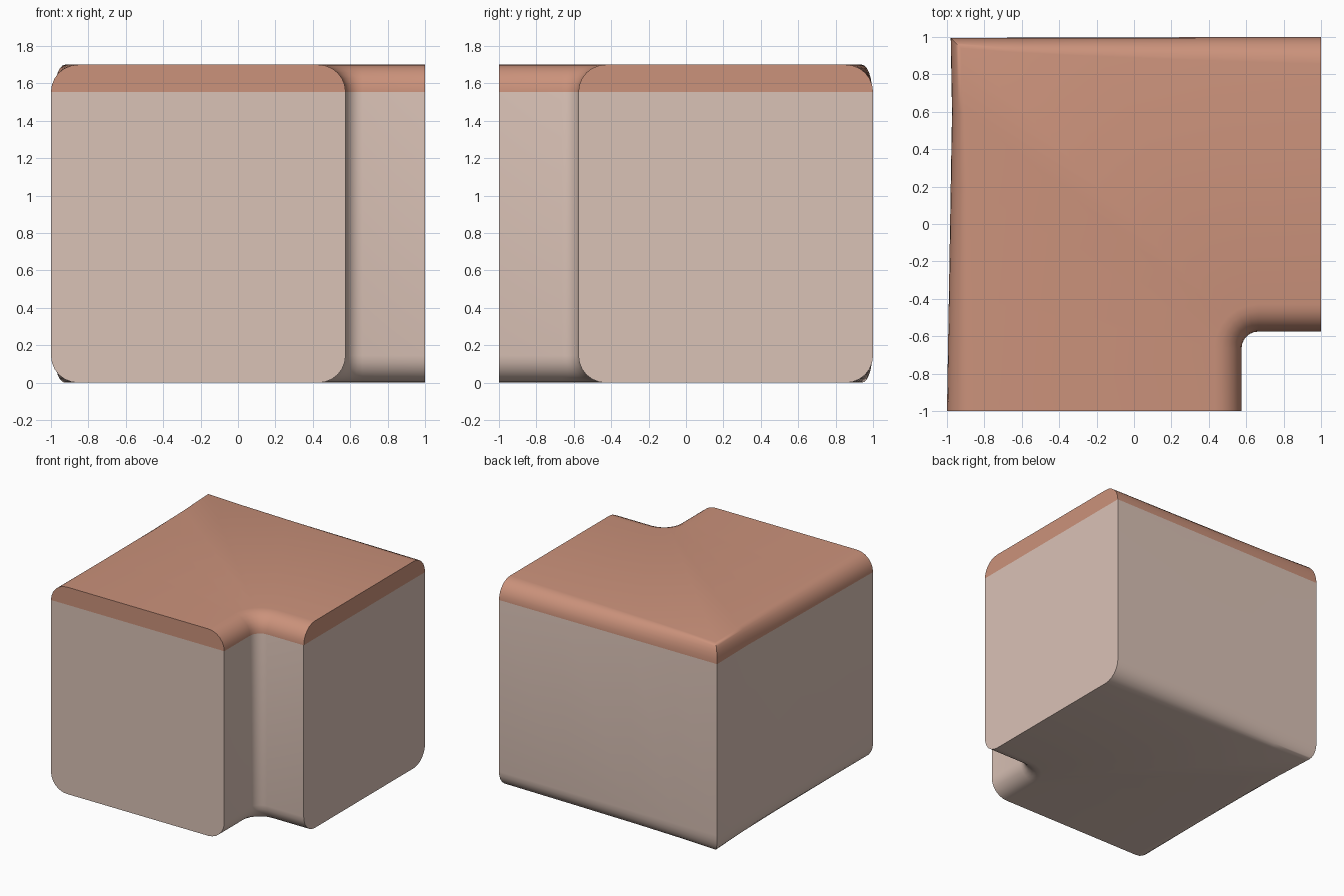
import bpy, bmesh, math
from mathutils import Vector

if "Cube" in bpy.data.objects:
    bpy.data.objects.remove(bpy.data.objects["Cube"])

H, R, SEG = 1.70, 0.145, 6      # height, edge rounding, steps per rounding


def material(name, rgb):
    m = bpy.data.materials.new(name)
    lin = [((c / 255 + 0.055) / 1.055) ** 2.4 for c in rgb]
    m.diffuse_color = (*lin, 1)
    m.use_nodes = True
    m.node_tree.nodes["Principled BSDF"].inputs["Base Color"].default_value = m.diffuse_color
    return m


# Outer wall stations (point, rounding inset), leaning in slightly at the back left corner
outer = [((-1, -1), (R, 0)), ((-.99, -.4), (.125, 0)), ((-.98, .2), (.10, 0)),
         ((-.973, .6), (.07, 0)), ((-.98, .995), (.055, -.055)),
         ((-.6, .996), (0, -.08)), ((-.2, .997), (0, -.10)),
         ((.4, .999), (0, -.125)), ((1, 1), (0, -R))]

# Inner wall stations: straight, filleted inside corner, straight
E, F = 0.575, 0.09
inner = [((E, -1), (-R, 0))]
for i in range(7):
    a = math.pi - i * math.pi / 12
    d = (math.cos(a), math.sin(a))
    inner.append(((E + F + F * d[0], -E - F + F * d[1]), (R * d[0], R * d[1])))
inner.append(((1, -E), (0, R)))


def side(p, inset):
    """Points up one wall, rounded at bottom and top."""
    p, inset = Vector((*p, 0)), Vector((*inset, 0))
    lower = []
    for i in range(SEG + 1):
        t = i / SEG * math.pi / 2
        lower.append((p + inset * (1 - math.sin(t)), R * (1 - math.cos(t))))
    pts = [(q.x, q.y, z) for q, z in lower]
    return pts + [(q.x, q.y, H - z) for q, z in reversed(lower)]


# Loft the rounded section around the corner
bm = bmesh.new()
rings = [[bm.verts.new(c) for c in side(*o) + side(*n)[::-1]]
         for o, n in zip(outer, inner)]
count = len(rings[0])
for a, b in zip(rings, rings[1:]):
    for i in range(count):
        j = (i + 1) % count
        bm.faces.new((a[i], a[j], b[j], b[i]))

# Flat end caps, split where the top colour starts
k = SEG + 1
for r in (rings[0], rings[-1]):
    bm.faces.new(r[k:count - k])
    bm.faces.new(r[:k + 1] + r[count - k - 1:])
bmesh.ops.recalc_face_normals(bm, faces=bm.faces)

# Top colour above the line, wall colour below
for f in bm.faces:
    f.material_index = int(min(v.co.z for v in f.verts) > H - R - 0.001)

mesh = bpy.data.meshes.new("corner_block")
bm.to_mesh(mesh)
bm.free()
mesh.materials.append(material("pale wall", (218, 194, 182)))
mesh.materials.append(material("brown top", (203, 146, 123)))
block = bpy.data.objects.new("corner_block", mesh)
bpy.context.collection.objects.link(block)
bpy.context.view_layer.objects.active = block
block.select_set(True)
bpy.ops.object.shade_smooth_by_angle(angle=math.radians(35))
